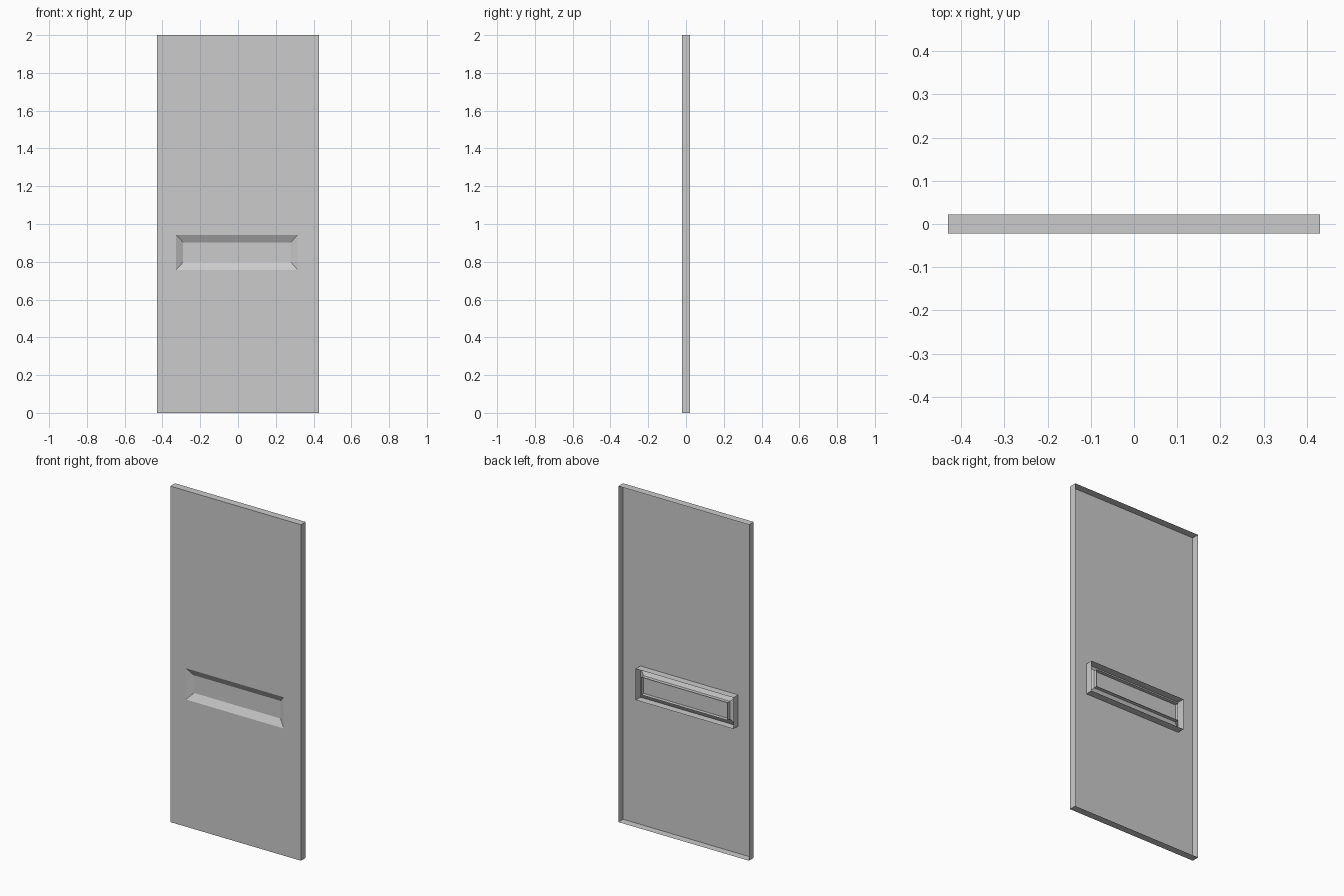
import bpy

if "Cube" in bpy.data.objects:
    bpy.data.objects.remove(bpy.data.objects["Cube"])

FRONT, BACK, RECESS = -0.022, 0.022, 0.0

# Rectangles as x0, x1, z0, z1
DOOR = (-0.43, 0.43, 0.0, 2.0)
OUTER = (-0.328, 0.316, 0.757, 0.943)
INNER = (-0.29, 0.28, 0.798, 0.903)


def loop(rect, y):
    x0, x1, z0, z1 = rect
    return [(x0, y, z0), (x1, y, z0), (x1, y, z1), (x0, y, z1)]


def loft(name, loops, cap=False):
    """Sheet surface running through a chain of rectangular loops."""
    verts = [v for lp in loops for v in lp]
    faces = []
    for i in range(len(loops) - 1):
        a, b = 4 * i, 4 * i + 4
        for k in range(4):
            n = (k + 1) % 4
            faces.append((a + k, a + n, b + n, b + k))
    if cap:
        c = 4 * (len(loops) - 1)
        faces.append((c, c + 1, c + 2, c + 3))
    mesh = bpy.data.meshes.new(name)
    mesh.from_pydata(verts, [], faces)
    mesh.update()
    obj = bpy.data.objects.new(name, mesh)
    bpy.context.collection.objects.link(obj)
    return obj


# Open-backed door sheet with folded outer edges and a folded window opening
loft("door_panel", [loop(DOOR, BACK), loop(DOOR, FRONT),
                    loop(OUTER, FRONT), loop(OUTER, BACK)])

# Sloped frame leading into the recessed plate
loft("recess_frame", [loop(OUTER, FRONT), loop(INNER, RECESS)])

# Recessed plate with edges folded backwards
loft("recess_plate", [loop(INNER, BACK), loop(INNER, RECESS)], cap=True)
